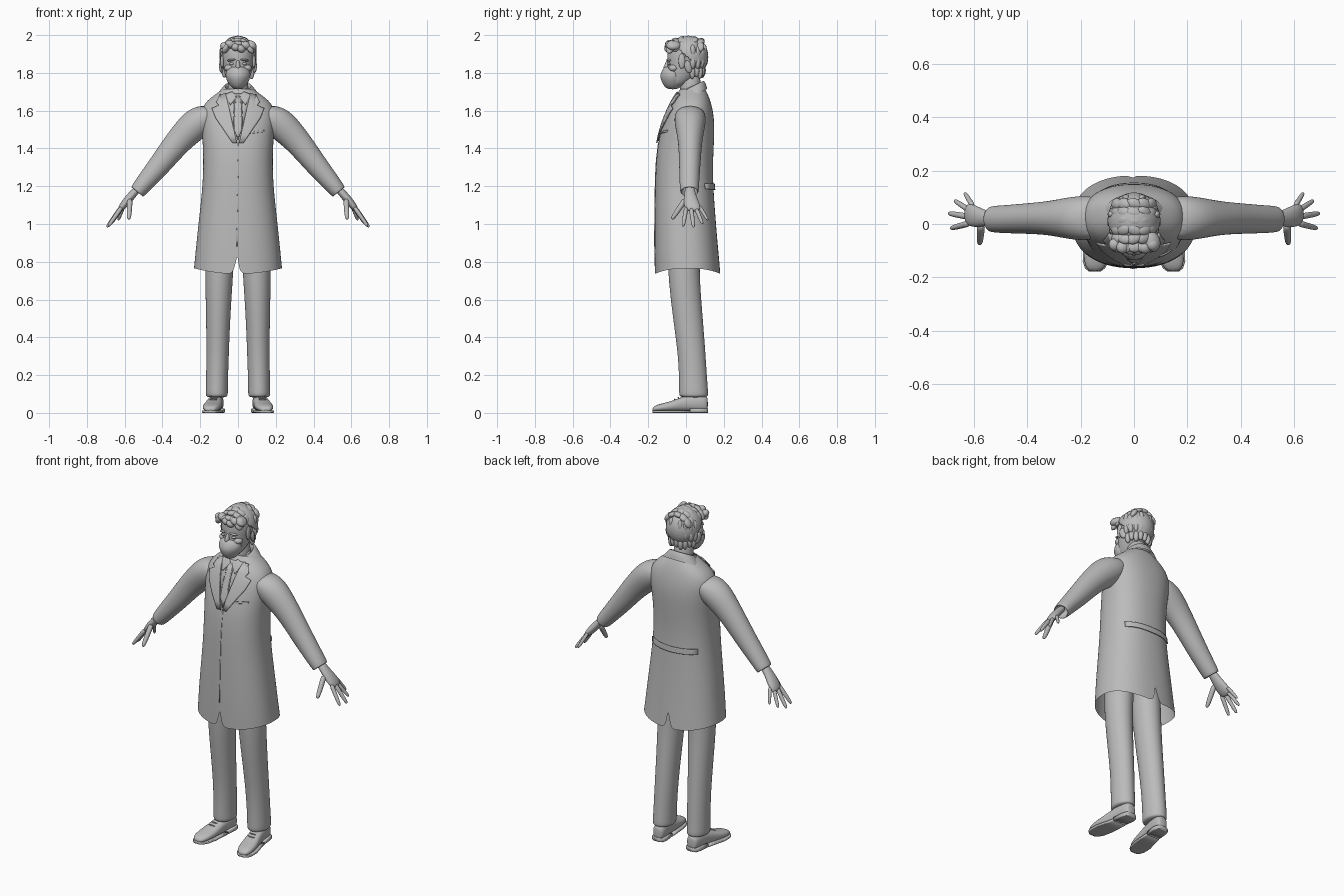
import bpy, bmesh, math, random
from mathutils import Vector, Matrix
from mathutils.bvhtree import BVHTree

if "Cube" in bpy.data.objects:
    bpy.data.objects.remove(bpy.data.objects["Cube"])
random.seed(4)

grey = bpy.data.materials.new("plain grey")
grey.use_nodes = True
grey.diffuse_color = (0.5, 0.5, 0.5, 1)
grey.node_tree.nodes["Principled BSDF"].inputs["Base Color"].default_value = (0.5, 0.5, 0.5, 1)


def finish(bm, name, subsurf=0, thick=0):
    bmesh.ops.recalc_face_normals(bm, faces=bm.faces)
    me = bpy.data.meshes.new(name)
    bm.to_mesh(me)
    bm.free()
    ob = bpy.data.objects.new(name, me)
    bpy.context.collection.objects.link(ob)
    me.materials.append(grey)
    me.shade_smooth()
    if thick:
        mod = ob.modifiers.new("thickness", 'SOLIDIFY')
        mod.thickness, mod.offset = thick, 0
    if subsurf:
        mod = ob.modifiers.new("smooth", 'SUBSURF')
        mod.levels = mod.render_levels = subsurf
    return ob


def loft(rows, axis=(0, 0, 1), ref=(0, 1, 0), n=16, power=2.0, caps=True, side=1):
    """Superelliptic rings (x, y, z, ru, rv) square to one axis, bridged in order."""
    axis, ref = Vector(axis).normalized(), Vector(ref)
    v = (ref - axis * ref.dot(axis)).normalized()
    u = v.cross(axis)
    bm, rings = bmesh.new(), []
    for x, y, z, ru, rv in rows:
        ring = []
        for i in range(n):
            a = math.tau * i / n
            c, s = (math.copysign(abs(f) ** (2 / power), f) for f in (math.cos(a), math.sin(a)))
            p = Vector((x, y, z)) + u * ru * c + v * rv * s
            ring.append(bm.verts.new((p.x * side, p.y, p.z)))
        rings.append(ring)
    for a, b in zip(rings, rings[1:]):
        for i in range(n):
            j = (i + 1) % n
            bm.faces.new((a[i], a[j], b[j], b[i]))
    if caps:
        bm.faces.new(rings[0])
        bm.faces.new(rings[-1])
    return bm


def blob(name, loc, size, rot=(0, 0, 0)):
    bm = bmesh.new()
    turn = Matrix.Rotation(rot[2], 4, 'Z') @ Matrix.Rotation(rot[1], 4, 'Y') @ Matrix.Rotation(rot[0], 4, 'X')
    bmesh.ops.create_uvsphere(bm, u_segments=16, v_segments=10, radius=1,
                              matrix=Matrix.Translation(loc) @ turn @ Matrix.Diagonal((*size, 1)))
    return finish(bm, name)


def profile(rows):
    """Rows of (z, half width, front y, back y) to loft rings."""
    return [(0, (f + b) / 2, z, w, (b - f) / 2) for z, w, f, b in rows]


# Coat body, open at the hem, with front and back vents
bm = loft(profile([
    (.735, .234, -.165, .182), (.87, .224, -.167, .17), (1.03, .207, -.166, .157),
    (1.18, .19, -.164, .146), (1.3, .184, -.161, .142), (1.42, .186, -.151, .148),
    (1.52, .196, -.126, .152), (1.59, .2, -.1, .145), (1.645, .175, -.076, .132),
    (1.685, .122, -.05, .117), (1.715, .08, -.03, .1)]), n=32, power=2.3, caps=False)
vents = [e for e in bm.edges if all(abs(v.co.x) < .001 and v.co.z < .9 for v in e.verts)
         and abs(e.verts[0].co.z - e.verts[1].co.z) > .05]
bmesh.ops.split_edges(bm, edges=vents)
for v in bm.verts:
    if v.co.z < .74:
        if abs(v.co.x) < .001:
            v.co.x = math.copysign(.012, sum(f.calc_center_median().x for f in v.link_faces)) - .01
        v.co.z += .03 * (v.co.x / .23) ** 2
coat = finish(bm, "coat_body", 2)
bpy.context.view_layer.update()
surface = BVHTree.FromObject(coat, bpy.context.evaluated_depsgraph_get())


def plate(name, outline, lift, front=True, mirror=1):
    """Thin panel laid over the coat from an (x, z) outline."""
    d = -1 if front else 1
    bm = bmesh.new()
    bm.faces.new([bm.verts.new((x * mirror, 0, z)) for x, z in outline])
    bmesh.ops.triangulate(bm, faces=bm.faces[:])
    bmesh.ops.subdivide_edges(bm, edges=bm.edges[:], cuts=5, use_grid_fill=True)
    for v in bm.verts:
        hit = surface.ray_cast(Vector((v.co.x, d, v.co.z)), Vector((0, -d, 0)))[0]
        v.co.y = (hit.y if hit else .03) + d * lift
    return finish(bm, name, thick=.006)


# Shirt front, tie, lapels, pocket, front edge and back belt
plate("shirt_front", [(0, 1.44), (.075, 1.69), (-.075, 1.69)], .002)
plate("tie", [(0, 1.45), (.022, 1.5), (.011, 1.645), (.02, 1.675), (-.02, 1.675), (-.011, 1.645), (-.022, 1.5)], .007)
for m, side in ((1, "left"), (-1, "right")):
    plate(side + "_lapel", [(.006, 1.43), (.065, 1.69), (.095, 1.685), (.115, 1.645),
                            (.102, 1.628), (.138, 1.612), (.118, 1.56), (.03, 1.43)], .01, mirror=m)
    plate(side + "_shirt_collar", [(.004, 1.675), (.04, 1.63), (.07, 1.685), (.03, 1.7)], .007, mirror=m)
plate("chest_pocket", [(.065, 1.478), (.14, 1.487), (.14, 1.497), (.065, 1.488)], .002)
plate("front_edge", [(-.008, .88), (-.004, .88), (.004, 1.43), (0, 1.43)], .0)
plate("back_belt", [(-.15, 1.185), (0, 1.18), (.15, 1.185), (.15, 1.215), (0, 1.212), (-.15, 1.215)], .006, front=False)

# Folded coat collar and shirt band round the neck
tilt = (0, -.45, .9)
finish(loft([(0, .033, 1.675, .118, .09), (0, .035, 1.705, .094, .08), (0, .035, 1.73, .073, .068),
             (0, .034, 1.732, .066, .06), (0, .033, 1.69, .06, .055)],
            tilt, n=24, caps=False), "coat_collar", 2)
finish(loft([(0, .022, 1.67, .064, .06), (0, .022, 1.735, .058, .055), (0, .022, 1.72, .05, .05)],
            tilt, n=20, caps=False), "shirt_band", 1)
finish(loft(profile([(1.6, .06, -.03, .08), (1.7, .055, -.03, .08), (1.82, .055, -.04, .08)])), "neck", 1)

# Limbs, mirrored
arm_axis = (.63, 0, -.77)
for s, side in ((1, "left"), (-1, "right")):
    finish(loft([(.12, .022, 1.6, .05, .07), (.17, .022, 1.567, .085, .085), (.225, .022, 1.527, .086, .082),
                 (.28, .022, 1.475, .077, .071), (.335, .022, 1.415, .069, .062), (.415, .02, 1.312, .06, .057),
                 (.48, .018, 1.235, .051, .053), (.537, .018, 1.166, .043, .05), (.534, .018, 1.17, .036, .042),
                 (.5, .018, 1.21, .03, .035)], arm_axis, n=20, side=s), side + "_sleeve", 2)
    finish(loft([(.52, .02, 1.2, .022, .028), (.553, .021, 1.163, .021, .028), (.585, .026, 1.125, .023, .04),
                 (.612, .034, 1.092, .02, .044), (.632, .036, 1.067, .011, .036)],
                arm_axis, side=s), side + "_palm", 1)
    fingers = {"thumb": ((.572, 0, 1.135), (.578, -.075, 1.025), .015),
               "index": ((.614, .003, 1.092), (.686, -.016, .988), .012),
               "middle": ((.62, .027, 1.087), (.694, .04, .983), .012),
               "ring": ((.615, .05, 1.089), (.672, .088, 1), .011),
               "little": ((.603, .067, 1.1), (.634, .116, 1.02), .01)}
    for finger, (a, b, r) in fingers.items():
        a, b = Vector(a), Vector(b)
        rows = [(*a.lerp(b, t), r * k, r * k) for t, k in ((0, 1.1), (.35, 1), (.6, .95), (.85, .85), (.97, .6), (1, .3))]
        finish(loft(rows, b - a, n=10, side=s), side + "_" + finger + "_finger", 1)

    finish(loft([(.09, -.01, .97, .08, .09), (.1, -.015, .75, .076, .084), (.105, .01, .5, .064, .08),
                 (.108, .032, .3, .06, .073), (.112, .039, .14, .058, .076), (.112, .041, .095, .06, .079),
                 (.112, .041, .08, .052, .07)], n=20, side=s), side + "_trouser_leg", 2)

    # Shoe rows: y, x, half width, top
    shoe = [(-.178, .147, .018, .026), (-.165, .146, .034, .038), (-.14, .143, .045, .048), (-.09, .137, .05, .058),
            (-.04, .128, .045, .078), (.02, .119, .039, .1), (.08, .113, .04, .1), (.108, .112, .033, .09),
            (.116, .112, .02, .08)]
    finish(loft([(x, y, .008 + (h - .008) / 2, w, (h - .008) / 2) for y, x, w, h in shoe],
                (0, 1, 0), (0, 0, 1), power=2.5, side=s), side + "_shoe", 1)
    for part, first, last, top in (("sole", 0, 6, .014), ("heel", 5, 9, .024)):
        finish(loft([(x, y, top / 2, w + .004, top / 2) for y, x, w, h in shoe[first:last]],
                    (0, 1, 0), (0, 0, 1), power=8, side=s), side + "_shoe_" + part)
    for i in range(3):
        blob(side + "_shoelace", (s * (.131 - i * .004), -.06 + i * .02, .071 + i * .009), (.022, .004, .004))

    # Face features
    blob(side + "_ear", (s * .089, .012, 1.832), (.01, .02, .034), (.25, 0, s * .3))
    blob(side + "_eye", (s * .033, -.088, 1.848), (.014, .009, .007))
    blob(side + "_eyebrow", (s * .035, -.092, 1.868), (.024, .01, .006), (0, s * .15, s * .3))
    blob(side + "_cheek", (s * .045, -.066, 1.825), (.028, .026, .02))
    strap = Vector((s * .055, -.075, 1.81)), Vector((s * .086, .005, 1.845))
    finish(loft([(*p, .003, .003) for p in strap], strap[1] - strap[0], (0, 0, 1), n=6), side + "_mask_strap")

# Head, nose and face mask
finish(loft(profile([
    (1.722, .028, -.098, -.03), (1.745, .052, -.106, .02), (1.785, .069, -.107, .07), (1.83, .08, -.098, .095),
    (1.88, .087, -.102, .105), (1.93, .085, -.098, .105), (1.965, .065, -.075, .08), (1.98, .035, -.04, .04)]),
    n=20), "head", 2)
finish(loft(profile([(1.87, .009, -.105, -.08), (1.845, .011, -.112, -.08), (1.82, .017, -.13, -.08)]), n=10), "nose", 1)
finish(loft(profile([
    (1.712, .022, -.1, -.04), (1.735, .046, -.121, -.02), (1.765, .063, -.135, -.005), (1.79, .068, -.139, -.005),
    (1.815, .064, -.126, -.015), (1.836, .03, -.117, -.05)]), n=20, power=1.8), "face_mask", 1)

# Hair cap: trimmed away from the face and ears
bm = bmesh.new()
bmesh.ops.create_uvsphere(bm, u_segments=32, v_segments=20, radius=1,
                          matrix=Matrix.Translation((0, .014, 1.885)) @ Matrix.Diagonal((.097, .102, .108, 1)))
bmesh.ops.delete(bm, geom=[v for v in bm.verts if v.co.z < 1.925 and v.co.y < .035 and v.co.z < 1.87 - v.co.y * 1.2],
                 context='VERTS')
finish(bm, "hair_cap", 1, thick=.006)

# Swept locks over the crown, fringe and back
for row in range(6):
    for col in range(5):
        a, y = (col - 2) * .5, -.085 + row * .032
        lean = math.sqrt(max(.15, 1 - ((y - .01) / .125) ** 2))
        blob("hair_lock", (.076 * math.sin(a), y, 1.9 + .082 * math.cos(a) * lean),
             (.03, .022, .015), (random.uniform(-.3, .3), a, random.uniform(-.5, .5)))
for i in range(6):
    x = -.07 + i * .028
    blob("fringe_lock", (x, -.092 + 3 * x * x, 1.94 + .012 * math.sin(i * 1.7)),
         (.026, .024, .021), (0, .5, random.uniform(-.4, .4)))
blob("side_fringe", (.068, -.065, 1.945), (.032, .04, .023), (.1, .5, .4))
for i in range(9):
    for z in (1.81, 1.86, 1.91):
        a = math.pi * (i + .5) / 9
        k = 1 if z > 1.82 else .86
        blob("back_lock", (.084 * k * math.cos(a), .022 + .078 * k * math.sin(a), z + random.uniform(-.01, .01)),
             (.016, .015, .034), (0, 0, a))
for s in (1, -1):
    blob("sideburn", (s * .084, -.022, 1.862), (.009, .018, .04))
